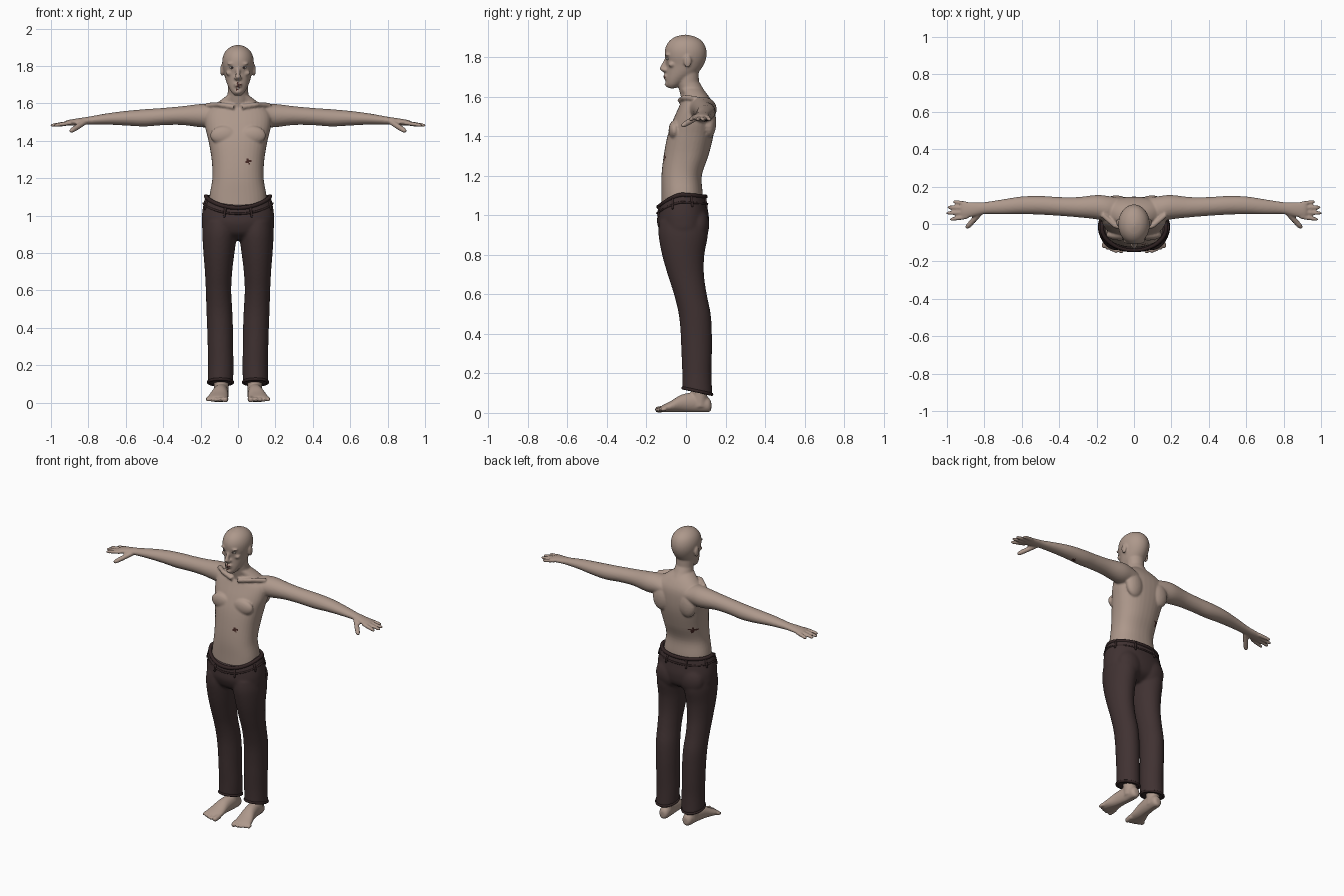
import bpy, bmesh, math
from mathutils import Vector, Matrix

if "Cube" in bpy.data.objects:
    bpy.data.objects.remove(bpy.data.objects["Cube"])


def material(name, rgb):
    m = bpy.data.materials.new(name)
    m.diffuse_color = (*rgb, 1)
    m.use_nodes = True
    m.node_tree.nodes["Principled BSDF"].inputs["Base Color"].default_value = m.diffuse_color
    return m


SKIN = material("skin", (0.42, 0.315, 0.26))
CLOTH = material("dark_cloth", (0.052, 0.032, 0.032))
TRIM = material("dark_trim", (0.032, 0.018, 0.018))
MARK = material("dark_red_mark", (0.06, 0.022, 0.018))
EYE = material("eye_white", (0.5, 0.45, 0.4))


def rings_to_faces(bm, rings, closed=False):
    n = len(rings[0])
    vs = [[bm.verts.new(p) for p in r] for r in rings]
    for i in range(len(vs) if closed else len(vs) - 1):
        a, b = vs[i], vs[(i + 1) % len(vs)]
        for k in range(n):
            bm.faces.new((a[k], a[(k + 1) % n], b[(k + 1) % n], b[k]))
    if not closed:
        bm.faces.new(vs[0])
        bm.faces.new(vs[-1])


def spline(rows, steps=5):
    """Catmull-Rom interpolation through rows of numbers."""
    out = []
    for i in range(len(rows) - 1):
        p = [rows[max(0, min(len(rows) - 1, i + d))] for d in (-1, 0, 1, 2)]
        for s in range(steps):
            t = s / steps
            out.append([0.5 * (2 * b + (c - a) * t + (2 * a - 5 * b + 4 * c - d) * t * t
                               + (3 * b - a - 3 * c + d) * t ** 3) for a, b, c, d in zip(*p)])
    return out + [list(rows[-1])]


def loft(bm, axis, rows, side=1, warp=None, n=36, power=2.0):
    """Rows: position on the axis, two centre coordinates, two radii."""
    rings = []
    for h, c1, c2, r1, r2 in spline(rows):
        ring = []
        for k in range(n):
            a = 2 * math.pi * k / n
            ca, sa = math.cos(a), math.sin(a)
            u = c1 + r1 * math.copysign(abs(ca) ** (2 / power), ca)
            v = c2 + r2 * math.copysign(abs(sa) ** (2 / power), sa)
            p = {"x": (h, u, v), "y": (u, h, v), "z": (u, v, h)}[axis]
            p = Vector((p[0] * side, p[1], p[2]))
            ring.append(warp(p, a) if warp else p)
        rings.append(ring)
    rings_to_faces(bm, rings)


def tube(bm, pts, radii, side=1, closed=False, n=10):
    pts = [Vector((p[0] * side, p[1], p[2])) for p in pts]
    rings, m = [], len(pts)
    for i, p in enumerate(pts):
        nxt = pts[(i + 1) % m] if closed else pts[min(i + 1, m - 1)]
        prv = pts[i - 1] if closed else pts[max(i - 1, 0)]
        d = (nxt - prv).normalized()
        u = d.cross(Vector((0, 0, 1)) if abs(d.z) < 0.9 else Vector((0, 1, 0))).normalized()
        v = d.cross(u)
        rings.append([p + radii[i] * (u * math.cos(2 * math.pi * k / n) + v * math.sin(2 * math.pi * k / n))
                      for k in range(n)])
    rings_to_faces(bm, rings, closed)


def digit(bm, a, b, r, side):
    a, b = Vector(a), Vector(b)
    tube(bm, [a, a.lerp(b, 0.5), a.lerp(b, 0.85), a.lerp(b, 0.96), b], [r, r, r * 0.9, r * 0.65, r * 0.3], side)


def blob(bm, c, r):
    bmesh.ops.create_uvsphere(bm, u_segments=20, v_segments=12, radius=1,
                              matrix=Matrix.Translation(c) @ Matrix.Diagonal((*r, 1)))


def finish(bm, name, mats, voxel=0, smooth=4):
    bmesh.ops.recalc_face_normals(bm, faces=bm.faces)
    me = bpy.data.meshes.new(name)
    bm.to_mesh(me)
    bm.free()
    ob = bpy.data.objects.new(name, me)
    bpy.context.collection.objects.link(ob)
    if voxel:  # fuse overlapping volumes into one continuous surface
        mod = ob.modifiers.new("fuse", "REMESH")
        mod.mode, mod.voxel_size = "VOXEL", voxel
        mod = ob.modifiers.new("soften", "SMOOTH")
        mod.factor, mod.iterations = 0.5, smooth
        dg = bpy.context.evaluated_depsgraph_get()
        me = bpy.data.meshes.new_from_object(ob.evaluated_get(dg))
        ob.modifiers.clear()
        ob.data = me
    me.materials.clear()
    for m in mats:
        me.materials.append(m)
    for f in me.polygons:
        f.use_smooth = True
        f.material_index = 0
    return ob


# torso
bm = bmesh.new()
loft(bm, "z", [(1.0, 0, -.02, .155, .105), (1.1, 0, -.02, .153, .105), (1.2, 0, -.022, .137, .102),
               (1.3, 0, 0, .141, .113), (1.4, 0, .022, .158, .116), (1.48, 0, .04, .176, .106),
               (1.55, 0, .053, .172, .088), (1.6, 0, .05, .115, .066), (1.64, 0, .025, .062, .055)], power=2.3)
# neck and head
tube(bm, [(0, .055, 1.56), (0, .03, 1.62), (0, .012, 1.67), (0, .008, 1.76)], [.075, .06, .054, .056], n=24)
loft(bm, "z", [(1.642, 0, -.07, .018, .018), (1.66, 0, -.062, .036, .038), (1.69, 0, -.042, .052, .06),
               (1.72, 0, -.02, .064, .08), (1.76, 0, -.005, .074, .094), (1.80, 0, -.002, .083, .105),
               (1.84, 0, -.002, .083, .104), (1.875, 0, -.002, .07, .088), (1.9, 0, -.003, .044, .056),
               (1.913, 0, -.004, .01, .013)])
# nose, lips and chin
tube(bm, [(0, -.095, 1.80), (0, -.108, 1.77), (0, -.122, 1.74), (0, -.105, 1.728)], [.009, .011, .014, .011])
blob(bm, (0, -.098, 1.703), (.024, .018, .007))
blob(bm, (0, -.097, 1.691), (.021, .017, .007))
blob(bm, (0, -.088, 1.662), (.02, .02, .015))
for s in (-1, 1):
    # face details, collarbone, chest and shoulder blade
    blob(bm, (s * .012, -.106, 1.735), (.009, .012, .009))
    blob(bm, (s * .034, -.092, 1.812), (.026, .014, .007))
    blob(bm, (s * .046, -.072, 1.762), (.02, .018, .014))
    blob(bm, (s * .086, .008, 1.778), (.009, .02, .033))
    blob(bm, (s * .075, -.058, 1.43), (.075, .03, .05))
    blob(bm, (s * .095, .118, 1.47), (.06, .035, .08))
    tube(bm, [(s * .02, -.03, 1.58), (s * .10, -.01, 1.595), (s * .17, .05, 1.59)], [.014, .014, .014])
    # arm and palm
    loft(bm, "x", [(.08, .07, 1.53, .07, .05), (.14, .08, 1.535, .07, .062), (.2, .09, 1.535, .065, .062),
                   (.3, .09, 1.535, .054, .05), (.4, .094, 1.53, .05, .046), (.5, .1, 1.523, .05, .046),
                   (.6, .1, 1.521, .047, .039), (.7, .092, 1.517, .04, .03), (.8, .085, 1.508, .032, .021),
                   (.86, .078, 1.502, .038, .018), (.91, .074, 1.496, .043, .015),
                   (.925, .074, 1.494, .036, .01)], s, n=28)
    # fingers and thumb
    for y0, y1, tip in ((.038, .024, .985), (.062, .058, 1.003), (.086, .09, .998), (.108, .12, .967)):
        digit(bm, (.89, y0, 1.497), (tip, y1, 1.482), .0115, s)
    digit(bm, (.82, .062, 1.5), (.897, -.022, 1.45), .0155, s)
body = finish(bm, "body", [SKIN, MARK], .006)

# wound marks and dark mouth, chosen by distance with a ragged edge
spots = [((.055, -.11, 1.29), .018), ((-.105, .09, 1.29), .024), ((.56, .1, 1.482), .018),
         ((.003, -.115, 1.697), .016), ((-.004, -.11, 1.672), .009)]
for f in body.data.polygons:
    for c, r in spots:
        d = f.center - Vector(c)
        flat = math.hypot(d.x, d.z if c[0] < .3 else d.y)
        if d.length < .05 and flat < r * (.7 + .35 * math.sin(4 * math.atan2(d.z + d.y * .4, d.x))):
            f.material_index = 1

# eyes
for s, side in ((-1, "right"), (1, "left")):
    bm = bmesh.new()
    blob(bm, (s * .032, -.091, 1.792), (.014, .011, .007))
    eye = finish(bm, "eye_" + side, [EYE, TRIM])
    for f in eye.data.polygons:
        f.material_index = int(math.hypot(f.center.x - s * .032, f.center.z - 1.792) < .0055)

# feet with ankles and toes
bm = bmesh.new()
for s in (-1, 1):
    loft(bm, "y", [(.128, .085, .036, .014, .02), (.112, .085, .04, .031, .037), (.05, .088, .052, .037, .05),
                   (-.02, .096, .048, .043, .045), (-.075, .105, .032, .053, .029), (-.11, .109, .023, .056, .02),
                   (-.126, .109, .02, .045, .014)], s, lambda p, a: Vector((p.x, p.y, max(p.z, .005))))
    tube(bm, [(.088, .07, .03), (.09, .068, .1), (.092, .06, .2)], [.038, .04, .048], s, n=20)
    for i, r in enumerate((.017, .0125, .012, .012, .011)):
        x = .067 + .022 * i + (.006 if i else 0)
        digit(bm, (x, -.1, .022), (x + .002, -.156 + .009 * max(0, i - 1), .015), r, s)
finish(bm, "feet", [SKIN], .006, 3)


def rim(a):
    """Waist height offset: low at the front, high at the hips."""
    f = -math.sin(a)
    return -.062 * max(0, f) ** 1.5 - .01 * max(0, -f)


def waist(p, a):
    return p + Vector((0, 0, rim(a) * max(0, min(1, (p.z - .93) / .15))))


def hem(p, a):
    return p + Vector((0, 0, -.016 * math.sin(a) * max(0, 1 - (p.z - .1) / .1)))


# trousers
bm = bmesh.new()
loft(bm, "z", [(.87, 0, -.015, .1, .06), (.91, 0, -.013, .182, .115), (.98, 0, -.015, .193, .131),
               (1.05, 0, -.018, .187, .126), (1.108, 0, -.02, .173, .12)], warp=waist, n=48, power=2.2)
for s in (-1, 1):
    loft(bm, "z", [(.105, .094, .057, .068, .076), (.2, .092, .055, .068, .074), (.3, .094, .054, .068, .077),
                   (.4, .096, .052, .069, .079), (.5, .1, .044, .069, .081), (.6, .104, .022, .068, .083),
                   (.7, .104, -.001, .073, .092), (.8, .102, -.014, .083, .107), (.9, .098, -.014, .092, .125),
                   (.97, .095, -.015, .088, .12)], s, hem)
    blob(bm, (s * .085, .06, .95), (.085, .058, .09))
finish(bm, "trousers", [CLOTH], .008, 5)


def loop(bm, c, rx, ry, z, r, n=64):
    pts = []
    for k in range(n):
        a = 2 * math.pi * k / n
        pts.append((c[0] + rx * math.cos(a), c[1] + ry * math.sin(a), z(a)))
    tube(bm, pts, [r] * n, closed=True)


# rolled waistband with seam and belt loops
bm = bmesh.new()
loop(bm, (0, -.02), .172, .119, lambda a: 1.104 + rim(a), .011)
loop(bm, (0, -.019), .184, .126, lambda a: 1.066 + rim(a) * .9, .006)
for k in range(8):
    a = 2 * math.pi * (k + .5) / 8
    x, y = math.cos(a), math.sin(a)
    digit(bm, (.174 * x, -.02 + .122 * y, 1.105 + rim(a)), (.193 * x, -.018 + .133 * y, 1.045 + rim(a)), .007, 1)
finish(bm, "waistband", [TRIM])

# trouser cuffs
bm = bmesh.new()
for s in (-1, 1):
    loop(bm, (s * .094, .057), .065, .073, lambda a: .11 - .016 * math.sin(a), .008)
finish(bm, "trouser_cuffs", [TRIM])
